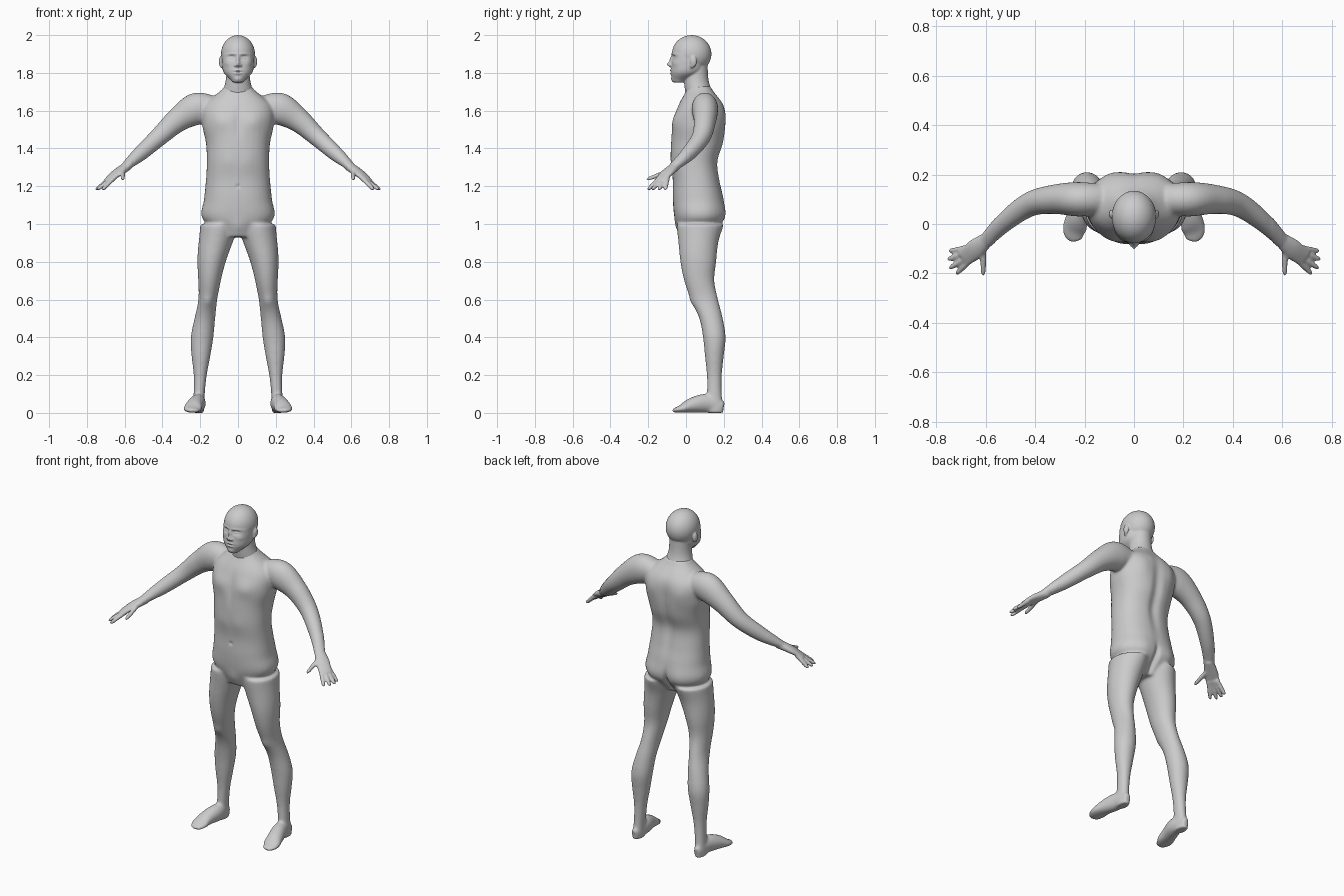
import bpy, bmesh
from math import sin, cos, pi, exp, copysign
from mathutils import Vector

if "Cube" in bpy.data.objects:
    bpy.data.objects.remove(bpy.data.objects["Cube"])

skin = bpy.data.materials.new("grey skin")
skin.use_nodes = True
GREY = (0.6, 0.6, 0.6, 1)
skin.diffuse_color = GREY
skin.node_tree.nodes["Principled BSDF"].inputs["Base Color"].default_value = GREY

SIDES = (1, -1)
FRONT, BACK = -1, 1
UP = Vector((0, 0, 1))
STATIONS = [i / 40 for i in range(41)]


def along(values, t):
    """Smooth value at fraction t of evenly spaced samples."""
    last = len(values) - 1
    i = min(int(t * last), last - 1)
    u = t * last - i
    before, start = values[max(i - 1, 0)], values[i]
    end, after = values[i + 1], values[min(i + 2, last)]
    return (start + (end - before) * (u / 2)
            + (before * 2 - start * 5 + end * 4 - after) * (u * u / 2)
            + (start * 3 - end * 3 + after - before) * (u ** 3 / 2))


def oval(centre, across, upward, power=2):
    """Ring of points; a higher power gives a boxier section."""
    ring = []
    for i in range(32):
        c, s = cos(pi * i / 16), sin(pi * i / 16)
        ring.append(centre + across * copysign(abs(c) ** (2 / power), c)
                    + upward * copysign(abs(s) ** (2 / power), s))
    return ring


def skin_rings(bm, rings, side):
    loops = [[bm.verts.new((p.x * side, p.y, p.z)) for p in ring] for ring in rings]
    for lower, upper in zip(loops, loops[1:]):
        for i in range(len(lower)):
            bm.faces.new((lower[i - 1], lower[i], upper[i], upper[i - 1]))
    bm.faces.new(loops[0])
    bm.faces.new(loops[-1])


def column(bm, top, bottom, widths, fronts, backs, centres=(0, 0), side=1, power=2):
    """Upright form given by its half widths and its front and back outlines."""
    rings = []
    for t in STATIONS:
        front, back = along(fronts, t), along(backs, t)
        centre = Vector((along(centres, t), (front + back) / 2, top + (bottom - top) * t))
        rings.append(oval(centre, Vector((along(widths, t), 0, 0)),
                          Vector((0, (back - front) / 2, 0)), power))
    skin_rings(bm, rings, side)


def limb(bm, path, widths, heights, side):
    """Form swept along a path, with half widths and half heights."""
    path = [Vector(p) for p in path]
    rings = []
    for t in STATIONS:
        ahead = along(path, min(t + 0.02, 1)) - along(path, max(t - 0.02, 0))
        across = ahead.cross(UP).normalized()
        upward = across.cross(ahead).normalized()
        rings.append(oval(along(path, t), across * along(widths, t), upward * along(heights, t)))
    skin_rings(bm, rings, side)


def blob(bm, centre, size):
    made = bmesh.ops.create_uvsphere(bm, u_segments=32, v_segments=20, radius=1)
    for v in made["verts"]:
        v.co = Vector(a + b * c for a, b, c in zip(centre, size, v.co))


def soften(bm, limit, passes):
    """Smooth everything within a distance of the middle."""
    verts = [v for v in bm.verts if abs(v.co.x) < limit]
    for _ in range(passes):
        bmesh.ops.smooth_vert(bm, verts=verts, factor=0.5,
                              use_axis_x=True, use_axis_y=True, use_axis_z=True)


def finish(name, bm, voxel, softening, strokes):
    """Fuse the overlapping parts, soften the joins and model the surface."""
    bmesh.ops.recalc_face_normals(bm, faces=bm.faces)
    mesh = bpy.data.meshes.new(name)
    bm.to_mesh(mesh)
    bm.free()
    obj = bpy.data.objects.new(name, mesh)
    bpy.context.collection.objects.link(obj)
    fuse = obj.modifiers.new("fuse", "REMESH")
    fuse.mode, fuse.voxel_size = "VOXEL", voxel
    depsgraph = bpy.context.evaluated_depsgraph_get()
    fused = bpy.data.meshes.new_from_object(obj.evaluated_get(depsgraph))
    obj.modifiers.clear()
    bm = bmesh.new()
    bm.from_mesh(fused)
    for limit, passes in softening:
        soften(bm, limit, passes)
    bm.normal_update()
    # a stroke pushes a soft oval spot out, or in when negative
    for v in bm.verts:
        x, z, push = abs(v.co.x), v.co.z, 0
        for facing, across, height, wide, tall, amount in strokes:
            d = ((x - across) / wide) ** 2 + ((z - height) / tall) ** 2
            if d < 9 and v.normal.y * facing > 0:
                push += facing * amount * exp(-d) * min(1, 1.5 * abs(v.normal.y))
        v.co.y += push
        v.co.z = max(v.co.z, 0)
    for face in bm.faces:
        face.smooth = True
    bm.to_mesh(fused)
    bm.free()
    obj.data = fused
    fused.materials.clear()
    fused.materials.append(skin)


# Torso
body = bmesh.new()
column(body, top=1.73, bottom=0.93, power=2.3,
       widths=[.07, .18, .19, .17, .165, .17, .18, .19, .09],
       fronts=[.01, -.04, -.07, -.08, -.08, -.07, -.07, -.06, -.03],
       backs=[.13, .2, .21, .2, .17, .18, .2, .2, .13])

for side in SIDES:
    # Leg
    column(body, top=1, bottom=0, side=side,
           centres=[.1, .14, .16, .19, .2, .21],
           widths=[.1, .09, .075, .06, .05, .055, .06, .05, .035, .03, .03],
           fronts=[-.05, -.04, -.03, -.01, .025, .07, .09, .1, .11, .11, .11],
           backs=[.19, .17, .16, .15, .17, .195, .21, .2, .19, .19, .2])
    # Foot
    limb(body, [(.21, .2, .03), (.21, .11, .05), (.23, .03, .04), (.24, -.03, .02), (.23, -.07, .01)],
         widths=[.02, .04, .045, .05, .025], heights=[.03, .05, .04, .02, .01], side=side)
    # Arm
    limb(body, [(.13, .1, 1.62), (.22, .1, 1.61), (.32, .1, 1.55),
                (.42, .08, 1.46), (.52, .01, 1.37), (.6, -.07, 1.3)],
         widths=[.06, .07, .06, .05, .04, .03], heights=[.06, .085, .065, .05, .04, .02], side=side)
    # Palm
    limb(body, [(.58, -.05, 1.31), (.64, -.1, 1.27), (.69, -.14, 1.23)],
         widths=[.025, .04, .035], heights=[.025, .02, .01], side=side)
    # Fingers fan out from the knuckles, then the thumb
    digits = [((.61, -.09, 1.28), (.61, -.21, 1.235))]
    for i, length in enumerate((.09, .1, .09, .07)):
        root = Vector((.655 + .008 * i, -.14 + .014 * i, 1.245))
        angle = 0.2 * i - 0.77
        digits.append((root, root + Vector((length * cos(angle), length * sin(angle), -.065))))
    for ends in digits:
        taper = [.014, .013, .012, .012, .011, .01, .004]
        limb(body, ends, widths=taper, heights=taper, side=side)

finish("body", body, 0.0055, ((0.56, 12), (2, 3)), [
    # chest, breastbone, ribs, navel
    (FRONT, .09, 1.55, .06, .05, .012),
    (FRONT, 0, 1.53, .02, .08, -.006),
    (FRONT, .05, 1.33, .04, .05, .003),
    (FRONT, 0, 1.2, .01, .01, -.006),
    # groin, kneecap
    (FRONT, 0, .98, .04, .04, .008),
    (FRONT, .16, .59, .03, .03, .006),
    # spine, shoulder blade, buttocks
    (BACK, 0, 1.4, .03, .2, -.014),
    (BACK, .1, 1.56, .05, .06, .008),
    (BACK, .09, 1.03, .06, .08, .012),
    (BACK, 0, 1, .015, .06, -.025)])

# Head: skull, face and jaw, neck, ears
head = bmesh.new()
blob(head, (0, .03, 1.9), (.09, .105, .1))
column(head, top=1.9, bottom=1.75, power=2.2,
       widths=[.085, .085, .075, .03], fronts=[-.073, -.077, -.08, -.07], backs=[.1, .1, .08, -.01])
column(head, top=1.86, bottom=1.66,
       widths=[.06, .065, .09], fronts=[0, -.01, 0], backs=[.115, .12, .15])
for side in SIDES:
    blob(head, (.09 * side, .04, 1.86), (.012, .018, .03))
    blob(head, (.086 * side, .03, 1.838), (.01, .01, .014))

finish("head", head, 0.0035, ((1, 8),), [
    # eye socket, eye, brow, cheek
    (FRONT, .034, 1.882, .018, .012, -.012),
    (FRONT, .034, 1.88, .012, .006, .007),
    (FRONT, .03, 1.9, .025, .007, .004),
    (FRONT, .06, 1.85, .02, .015, .004),
    # nose bridge, tip, nostril
    (FRONT, 0, 1.87, .009, .02, .012),
    (FRONT, 0, 1.845, .011, .012, .022),
    (FRONT, .014, 1.84, .007, .007, .009),
    # lips and the line between them, chin
    (FRONT, 0, 1.813, .02, .005, .006),
    (FRONT, 0, 1.805, .02, .003, -.006),
    (FRONT, 0, 1.797, .017, .006, .006),
    (FRONT, 0, 1.766, .02, .012, .006)])
